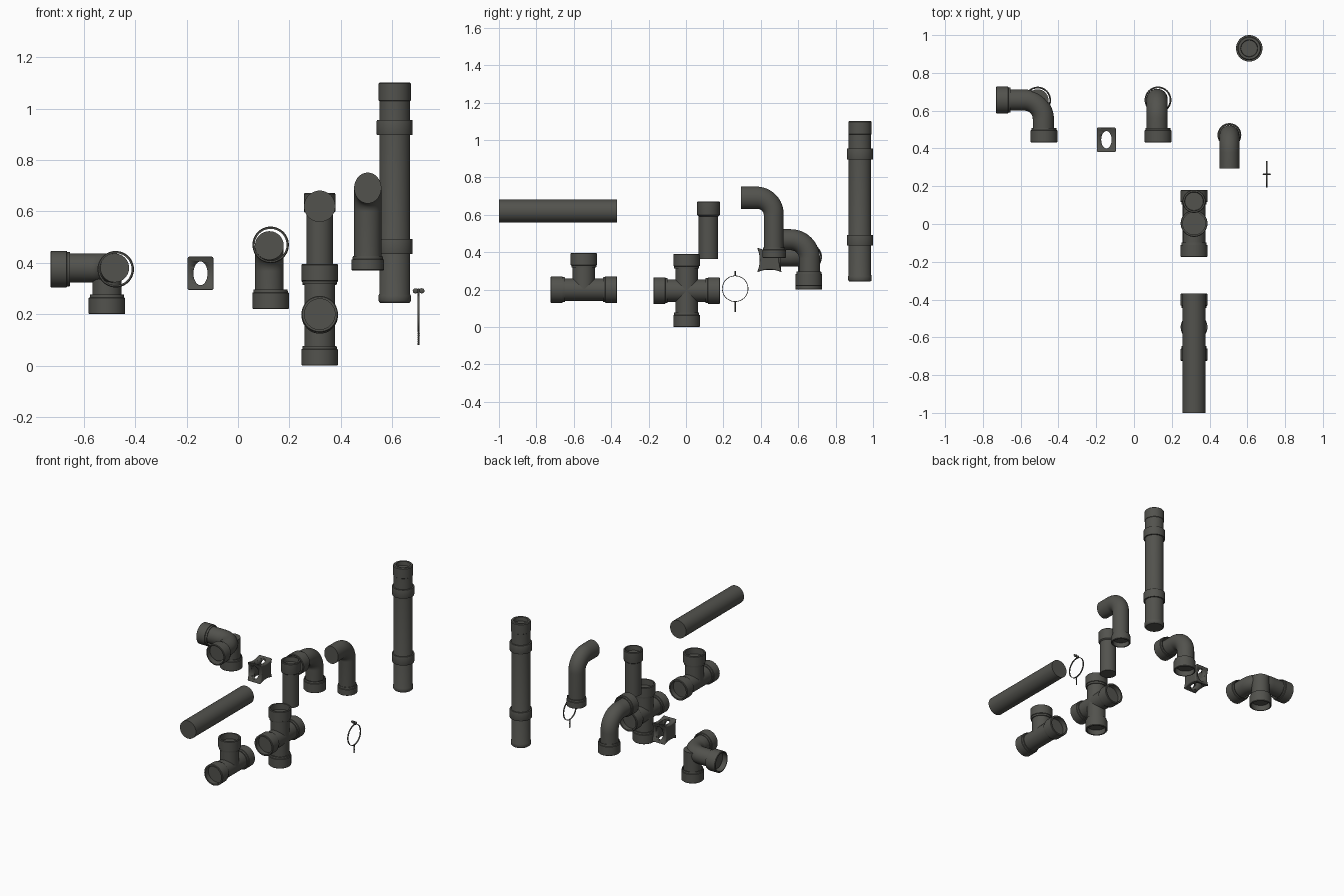
import bpy, bmesh, math
from mathutils import Vector

if "Cube" in bpy.data.objects:
    bpy.data.objects.remove(bpy.data.objects["Cube"])

X, Y, Z = Vector((1, 0, 0)), Vector((0, 1, 0)), Vector((0, 0, 1))
SEG = 48

grey = bpy.data.materials.new("dark grey plastic")
grey.diffuse_color = (0.085, 0.085, 0.075, 1)
grey.use_nodes = True
grey.node_tree.nodes["Principled BSDF"].inputs["Base Color"].default_value = grey.diffuse_color


def finish(name, bm):
    """Turn a bmesh into a named, smooth, grey object."""
    bmesh.ops.recalc_face_normals(bm, faces=bm.faces)
    me = bpy.data.meshes.new(name)
    bm.to_mesh(me)
    bm.free()
    me.materials.append(grey)
    ob = bpy.data.objects.new(name, me)
    bpy.context.collection.objects.link(ob)
    bpy.ops.object.select_all(action='DESELECT')
    ob.select_set(True)
    bpy.context.view_layer.objects.active = ob
    bpy.ops.object.shade_smooth_by_angle(angle=math.radians(35))
    return ob


def skin(bm, rings, closed):
    """Bridge rings of vertices, capping the two ends unless closed."""
    n = len(rings)
    for k in range(n if closed else n - 1):
        a, b = rings[k], rings[(k + 1) % n]
        for i in range(len(a)):
            j = (i + 1) % len(a)
            bm.faces.new((a[i], a[j], b[j], b[i]))
    if not closed:
        bm.faces.new(rings[0])
        bm.faces.new(rings[-1])


def lathe(name, origin, axis, profile, closed=False):
    """Revolve (radius, distance) pairs around an axis."""
    o, axis = Vector(origin), Vector(axis)
    u = axis.orthogonal().normalized()
    v = axis.cross(u)
    bm = bmesh.new()
    rings = []
    for r, t in profile:
        rings.append([bm.verts.new(o + axis * t + (u * math.cos(a) + v * math.sin(a)) * r)
                      for a in (2 * math.pi * i / SEG for i in range(SEG))])
    skin(bm, rings, closed)
    return finish(name, bm)


def rod(name, origin, axis, r, a, b):
    return lathe(name, origin, axis, [(r, a), (r, b)])


def collar(name, mouth, out, length=0.077, inner=0.0595, outer=0.071):
    """Open socket ring; 'mouth' is its outer end, 'out' the facing direction."""
    c = 0.003
    return lathe(name, mouth, -Vector(out),
                 [(inner, 0), (outer - c, 0), (outer, c), (outer, length - 0.014),
                  (outer - 0.004, length - 0.012), (outer - 0.005, length), (inner, length)], True)


def elbow(name, corner, d1, l1, d2, l2, bend, r, r1=None):
    """Quarter bend between two straight legs; r1 is the in-plane radius at leg 1."""
    c, side = Vector(corner), d1.cross(d2)
    r1 = r1 or r
    path = [(c + d1 * l1, -d1, r1)]
    for k in range(17):
        t = math.pi / 2 * k / 16
        p = c + (d1 + d2) * bend - d2 * bend * math.cos(t) - d1 * bend * math.sin(t)
        path.append((p, -d1 * math.cos(t) + d2 * math.sin(t), r1 + (r - r1) * k / 16))
    path.append((c + d2 * l2, d2, r))
    bm = bmesh.new()
    rings = []
    for p, tan, rp in path:
        up = tan.cross(side)
        rings.append([bm.verts.new(p + side * math.cos(a) * r + up * math.sin(a) * rp)
                      for a in (2 * math.pi * i / SEG for i in range(SEG))])
    skin(bm, rings, False)
    return finish(name, bm)


# Tall pipe with two couplings, a top socket and an end cap
P = (0.61, 0.93, 0)
lathe("tall_pipe", P, Z, [(0.055, 0.243), (0.061, 0.248), (0.063, 0.252), (0.063, 0.272), (0.060, 0.278),
                          (0.060, 1.03), (0.0625, 1.032), (0.0625, 1.097), (0.058, 1.102),
                          (0.045, 1.102), (0.043, 1.075)])
for i, z in enumerate((0.435, 0.897)):
    lathe("tall_pipe_coupling_%d" % i, P, Z,
          [(0.058, z), (0.069, z), (0.070, z + 0.003), (0.070, z + 0.055), (0.069, z + 0.058), (0.058, z + 0.058)], True)

# Loose straight pipe lying front to back
rod("straight_pipe", (0.318, 0, 0.62), Y, 0.061, -1.0, -0.368)

# Tee and cross fittings
for name, y0, dirs in (("tee", -0.546, (Y, -Y, Z)), ("cross", 0.003, (Y, -Y, Z, -Z))):
    c = Vector((0.318, y0, 0.195 if name == "cross" else 0.2))
    rod(name + "_run", c, Y, 0.06, -0.145, 0.145)
    rod(name + "_branch", c, Z, 0.06, -0.16 if name == "cross" else 0, 0.155)
    for i, d in enumerate(dirs):
        reach = 0.178 if abs(d.y) > 0.5 else 0.195
        collar("%s_collar_%d" % (name, i), c + d * reach, d)

# Short extension pipe with a socket on top
lathe("short_pipe", (0.318, 0.12, 0), Z,
      [(0.052, 0.365), (0.052, 0.592), (0.060, 0.598), (0.061, 0.602), (0.061, 0.668), (0.058, 0.672),
       (0.050, 0.672), (0.048, 0.64)])

# Elbow with two sockets
elbow("elbow_body", (0.122, 0.66, 0.467), -Y, 0.2, -Z, 0.215, 0.10, 0.056)
collar("elbow_front_collar", (0.127, 0.432, 0.47), -Y, inner=0.062)
collar("elbow_bottom_collar", (0.127, 0.657, 0.22), -Z, inner=0.062)

# Three-way corner fitting
elbow("corner_body", (-0.48, 0.656, 0.38), -X, 0.22, -Y, 0.196, 0.10, 0.056)
rod("corner_down_leg", (-0.51, 0.656, 0), Z, 0.057, 0.235, 0.405)
collar("corner_side_collar", (-0.73, 0.656, 0.375), -X, inner=0.062)
collar("corner_front_collar", (-0.476, 0.432, 0.375), -Y, inner=0.062)
collar("corner_bottom_collar", (-0.51, 0.656, 0.2), -Z, inner=0.062)

# Spigot elbow with an oval mouth and a bottom socket
elbow("spigot_elbow", (0.505, 0.469, 0.691), -Y, 0.174, -Z, 0.29, 0.09, 0.053, 0.060)
collar("spigot_elbow_collar", (0.505, 0.471, 0.37), -Z, 0.056, 0.052, 0.063)

# Saddle clip: concave-sided block pierced by two oval holes
C = Vector((-0.146, 0.446, 0.359))
bm = bmesh.new()
outline = []
for k in range(4):
    a = k * math.pi / 2
    for i in range(10):
        s = -1 + 2 * i / 10
        y, z = 0.066 * s, 0.066 - 0.014 * (1 - s * s)
        outline.append((y * math.cos(a) + z * math.sin(a), -y * math.sin(a) + z * math.cos(a)))
skin(bm, [[bm.verts.new(C + Vector((x, y, z))) for y, z in outline] for x in (-0.051, 0.051)], False)
clip = finish("saddle_clip", bm)
bev = clip.modifiers.new("round", 'BEVEL')
bev.width, bev.segments, bev.limit_method = 0.012, 3, 'ANGLE'
bev.angle_limit = math.radians(40)
cutters = []
for axis in (Y, Z):
    cut = rod("clip_hole_cutter", (0, 0, 0), axis, 1, -0.1, 0.1)
    cut.location = C
    for v in cut.data.vertices:
        v.co.x *= 0.0275
        if axis is Y:
            v.co.z *= 0.046
        else:
            v.co.y *= 0.046
    cut.hide_render = True
    cutters.append(cut)
    boo = clip.modifiers.new("hole", 'BOOLEAN')
    boo.operation, boo.solver, boo.object = 'DIFFERENCE', 'EXACT', cut
bpy.context.view_layer.update()
bpy.ops.object.select_all(action='DESELECT')
clip.select_set(True)
bpy.context.view_layer.objects.active = clip
for m in list(clip.modifiers):
    bpy.ops.object.modifier_apply(modifier=m.name)
for cut in cutters:
    bpy.data.objects.remove(cut)

# Hose ring with threaded stud and wing nut
R = Vector((0.703, 0.263, 0.205))
lathe("clamp_ring", R, X, [(0.067, -0.004), (0.0705, -0.004), (0.0705, 0.004), (0.067, 0.004)], True)
rod("clamp_top_stud", R, Z, 0.004, 0.068, 0.095)
lathe("clamp_bottom_stud", R, -Z,
      [(0.0045 if i % 2 else 0.003, 0.069 + 0.056 * i / 14) for i in range(15)])
for s in (-1, 1):
    bm = bmesh.new()
    bmesh.ops.create_uvsphere(bm, u_segments=16, v_segments=10, radius=1)
    for v in bm.verts:
        v.co = R + Vector((s * 0.012 + v.co.x * 0.011, v.co.y * 0.004, 0.086 + v.co.z * 0.010))
    finish("wing_nut_left" if s < 0 else "wing_nut_right", bm)
